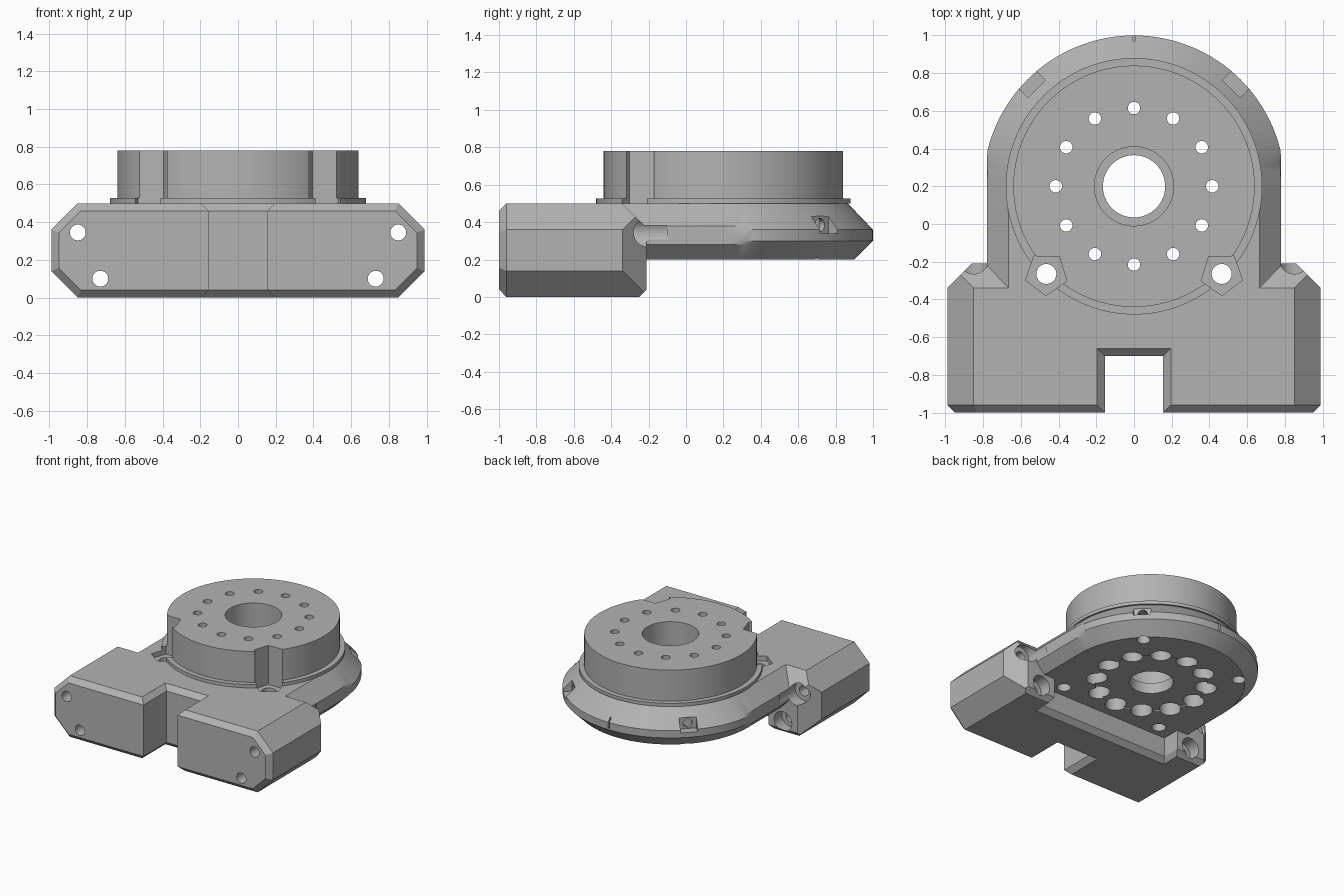
import bpy, bmesh
from math import sin, cos, pi, radians
from mathutils import Vector

if "Cube" in bpy.data.objects:
    bpy.data.objects.remove(bpy.data.objects["Cube"], do_unlink=True)

grey = bpy.data.materials.new("machined_grey")
grey.use_nodes = True
grey.diffuse_color = (0.45, 0.45, 0.45, 1)
grey.node_tree.nodes["Principled BSDF"].inputs["Base Color"].default_value = grey.diffuse_color

CY = 0.2          # y of the turntable axis
AXIS = Vector((0, CY, 0))


def finish(name, bm):
    bmesh.ops.recalc_face_normals(bm, faces=bm.faces)
    mesh = bpy.data.meshes.new(name)
    bm.to_mesh(mesh)
    bm.free()
    mesh.materials.append(grey)
    ob = bpy.data.objects.new(name, mesh)
    bpy.context.collection.objects.link(ob)
    return ob


def loft(name, rings):
    """Closed solid through rings of equal point count."""
    bm = bmesh.new()
    rows = [[bm.verts.new(p) for p in ring] for ring in rings]
    n = len(rows[0])
    for a, b in zip(rows, rows[1:]):
        for i in range(n):
            j = (i + 1) % n
            bm.faces.new((a[i], a[j], b[j], b[i]))
    bm.faces.new(rows[0])
    bm.faces.new(rows[-1])
    return finish(name, bm)


def rod(name, start, end, r, n=40, turn=0.0):
    """Cylinder or prism between two points."""
    start, end = Vector(start), Vector(end)
    q = (end - start).to_track_quat('Z', 'Y') if abs((end - start).z) < 1e-6 else None
    ring = [Vector((r * cos(turn + 2 * pi * i / n), r * sin(turn + 2 * pi * i / n), 0)) for i in range(n)]
    if q:
        ring = [q @ p for p in ring]
    return loft(name, [[start + p for p in ring], [end + p for p in ring]])


def frustum(name, levels):
    """Rectangular solid; each level is z, half width, y front, y back."""
    return loft(name, [[(-w, f, z), (w, f, z), (w, b, z), (-w, b, z)] for z, w, f, b in levels])


def boolean(target, tool, op='DIFFERENCE', keep=False):
    mod = target.modifiers.new("bool", 'BOOLEAN')
    mod.operation, mod.object, mod.solver = op, tool, 'EXACT'
    bpy.context.view_layer.objects.active = target
    bpy.ops.object.modifier_apply(modifier=mod.name)
    if not keep:
        bpy.data.objects.remove(tool, do_unlink=True)


# Front block: a box with its edges sliced off
bm = bmesh.new()
bmesh.ops.create_cube(bm, size=1)
for v in bm.verts:
    v.co = (v.co.x * 1.98, -0.605 + v.co.y * 0.79, 0.25 + v.co.z * 0.5)
slices = [((0, -0.96, 0.5), (0, -1, 1)), ((0, -0.96, 0), (0, -1, -1)),
          ((0, -0.34, 0.5), (0, 1, 1)), ((0, -0.25, 0), (0, 1, -1))]
for s in (-1, 1):
    slices += [((s * 0.85, 0, 0.5), (s, 0, 1)), ((s * 0.85, 0, 0), (s, 0, -1)),
               ((s * 0.95, -1, 0), (s, -1, 0)), ((s * 0.99, -0.34, 0), (s, 1, 0)),
               ((s * 0.85, -0.96, 0.5), (s, -1.41, 1)), ((s * 0.85, -0.96, 0), (s, -1.41, -1))]
for co, no in slices:
    bmesh.ops.bisect_plane(bm, geom=bm.verts[:] + bm.edges[:] + bm.faces[:], dist=1e-5,
                           plane_co=co, plane_no=no, clear_outer=True)
    rim = [e for e in bm.edges if e.is_boundary]
    if rim:
        bmesh.ops.holes_fill(bm, edges=rim)
housing = finish("housing", bm)

# Front notch and underside recess, both with bevelled mouths
boolean(housing, frustum("notch_cutter", [(z, w, -1.2, w - 0.855) for z, w in
        ((-0.02, 0.215), (0.04, 0.155), (0.46, 0.155), (0.52, 0.215))]))
boolean(housing, frustum("recess_cutter", [(-0.02, 0.64, -0.42, 0), (0.04, 0.6, -0.36, 0),
                                           (0.2, 0.6, -0.36, 0)]))


# Round-backed base plate with bevelled rim and flattened sides
def plate_ring(r, z, steps=64):
    arc = [(r * cos(pi * i / steps), CY + r * sin(pi * i / steps)) for i in range(steps + 1)]
    pts = [(r, -0.5)] + arc + [(-r, -0.5)]
    return [(max(-0.78, min(0.78, x)), y, z) for x, y in pts]


plate = loft("plate", [plate_ring(r, z) for r, z in
                       ((0.7, 0.2), (0.78, 0.28), (0.8, 0.3), (0.8, 0.36), (0.78, 0.38), (0.665, 0.5))])
boolean(housing, plate, 'UNION')

# Turntable with thin flange
turntable = loft("turntable", [[(r * cos(2 * pi * i / 128), CY + r * sin(2 * pi * i / 128), z)
                                for i in range(128)]
                               for r, z in ((0.68, 0.5), (0.68, 0.527), (0.64, 0.527), (0.64, 0.78))])


def cut_both(tool):
    boolean(turntable, tool, keep=True)
    boolean(housing, tool)


# Stepped centre bore and shallow rotor pocket below
cut_both(rod("bore_cutter", (0, CY, -0.1), (0, CY, 1), 0.165, 64))
cut_both(rod("wide_bore_cutter", (0, CY, 0.3), (0, CY, 1), 0.21, 64))
boolean(housing, rod("pocket_cutter", (0, CY, 0.1), (0, CY, 0.212), 0.42, 96))

# Ring of twelve bolt holes, counterbored from below
for i in range(12):
    a = i * pi / 6
    x, y = 0.415 * cos(a), CY + 0.415 * sin(a)
    cut_both(rod("bolt_cutter", (x, y, 0.1), (x, y, 1), 0.033, 24))
    boolean(housing, rod("counterbore_cutter", (x, y, 0.1), (x, y, 0.45), 0.08))

for s in (-1, 1):
    # Nut pockets beside the turntable, and plate mounting holes
    turn = radians(55 if s > 0 else 125)
    cut_both(rod("nut_cutter", (s * 0.465, -0.265, 0.46), (s * 0.465, -0.265, 1), 0.115, 5, turn))
    cut_both(rod("mount_cutter", (s * 0.465, -0.265, 0.1), (s * 0.465, -0.265, 1), 0.053))
    boolean(housing, rod("rear_mount_cutter", (s * 0.465, 0.665, 0.1), (s * 0.465, 0.665, 0.42), 0.05))

    # Long holes through the front block with wide rear counterbores
    for x, z in ((0.85, 0.345), (0.73, 0.1)):
        boolean(housing, rod("long_cutter", (s * x, -1.1, z), (s * x, -0.1, z), 0.042))
        boolean(housing, rod("rear_cutter", (s * x, -0.31, z), (s * x, -0.1, z), 0.08))

    # Port seats on the rear rim, each with a radial hole
    out = Vector((s, 1, 0)).normalized()
    side = Vector((-out.y, out.x, 0)) * 0.065
    seat = [[AXIS + out * r + side * k + Vector((0, 0, z)) for r, k in
             ((0.73, -1), (0.9, -1), (0.9, 1), (0.73, 1))] for z in (0.34, 0.46)]
    boolean(housing, loft("seat_cutter", seat))
    up = Vector((0, 0, 0.385))
    boolean(housing, rod("port_cutter", AXIS + out * 0.64 + up, AXIS + out * 0.9 + up, 0.035, 24))

# Index slit at the very back
boolean(housing, frustum("slit_cutter", [(0.31, 0.006, 0.97, 1.1), (0.4, 0.006, 0.97, 1.1)]))

# Smooth curved walls, crisp edges
for ob in (housing, turntable):
    bpy.ops.object.select_all(action='DESELECT')
    ob.select_set(True)
    bpy.context.view_layer.objects.active = ob
    bpy.ops.object.shade_smooth_by_angle(angle=radians(25))
